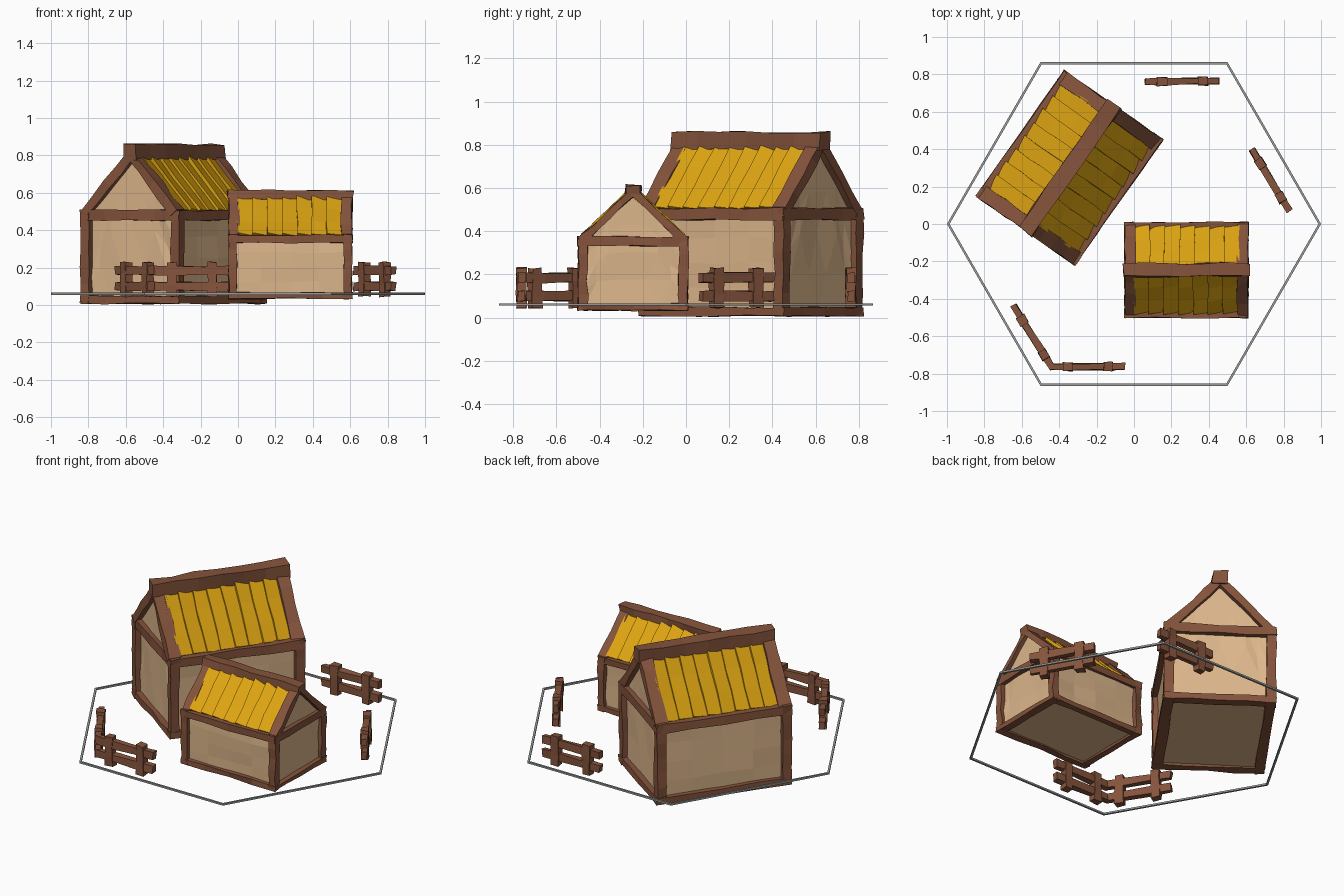
import bpy, bmesh, math, random
from mathutils import Vector, Matrix

if "Cube" in bpy.data.objects:
    bpy.data.objects.remove(bpy.data.objects["Cube"])

random.seed(4)


def material(name, rgb):
    m = bpy.data.materials.new(name)
    m.diffuse_color = (*rgb, 1)
    m.use_nodes = True
    m.node_tree.nodes["Principled BSDF"].inputs["Base Color"].default_value = m.diffuse_color
    return m


WOOD = material("brown wood", (0.235, 0.088, 0.045))
STRAW = material("golden straw", (0.72, 0.37, 0.006))
PLASTER = material("tan plaster", (0.72, 0.47, 0.26))
GREY = material("grey outline", (0.33, 0.34, 0.34))


def finish(name, bm, mat, matrix=Matrix()):
    bmesh.ops.recalc_face_normals(bm, faces=bm.faces)
    me = bpy.data.meshes.new(name)
    bm.to_mesh(me)
    bm.free()
    me.materials.append(mat)
    ob = bpy.data.objects.new(name, me)
    ob.matrix_world = matrix
    bpy.context.collection.objects.link(ob)
    return ob


def wobble(a):
    return Vector([random.uniform(-a, a) for _ in range(3)])


def sweep(bm, p, q, side, section, segs=1, jit=0.005):
    """Rough bar from p to q; section = (along side, along normal) points."""
    p, q, side = Vector(p), Vector(q), Vector(side).normalized()
    up = (q - p).normalized().cross(side)
    if up.z < 0:
        up = -up
    rings = []
    for i in range(segs + 1):
        c = p.lerp(q, i / segs)
        rings.append([bm.verts.new(c + side * a + up * b + wobble(jit)) for a, b in section])
    n = len(section)
    for r, s in zip(rings, rings[1:]):
        for k in range(n):
            bm.faces.new((r[k], r[(k + 1) % n], s[(k + 1) % n], s[k]))
    bm.faces.new(rings[0])
    bm.faces.new(rings[-1][::-1])


def beam(bm, p, q, side, w, h, segs=4, jit=0.005):
    w, h = w / 2, h / 2
    sweep(bm, p, q, side, [(-w, -h), (w, -h), (w, h), (-w, h)], segs, jit)


def house(name, matrix, L, W, z0, eave, apex, ridge_top, t, strips):
    """Timber-framed house, ridge along local x, t = beam thickness."""
    hx, hy = L / 2 - t / 2, W / 2 - t / 2
    # plaster body: gabled prism with uneven walls
    bm = bmesh.new()
    wx, wy = hx - t * 0.05, hy - t * 0.05
    prof = [(-wy, z0 + 0.012), (wy, z0 + 0.012), (wy, eave), (0, apex - t * 0.75), (-wy, eave)]
    ends = [[bm.verts.new((x, y, z)) for y, z in prof] for x in (-wx, wx)]
    for k in range(5):
        bm.faces.new((ends[0][k], ends[0][(k + 1) % 5], ends[1][(k + 1) % 5], ends[1][k]))
    bm.faces.new(ends[0])
    bm.faces.new(ends[1])
    bmesh.ops.triangulate(bm, faces=[f for f in bm.faces if len(f.verts) > 4])
    bmesh.ops.subdivide_edges(bm, edges=bm.edges, cuts=3, use_grid_fill=True)
    for v in bm.verts:
        if z0 + 0.03 < v.co.z < eave + 0.01:
            v.co += wobble(0.006)
    finish(name + "_walls", bm, PLASTER, matrix)

    # timber frame
    bm = bmesh.new()
    for s in (-1, 1):
        for z in (z0 + t * 0.35, eave - t * 0.1):
            h = t * 0.7 if z < eave * 0.5 else t * 0.95
            beam(bm, (-L / 2, s * hy, z), (L / 2, s * hy, z), (0, 1, 0), t, h)
            beam(bm, (s * hx, -W / 2, z), (s * hx, W / 2, z), (1, 0, 0), t, h)
        for r in (-1, 1):
            beam(bm, (s * hx, r * hy, z0 + 0.01), (s * hx, r * hy, eave), (1, 0, 0), t * 0.95, t * 0.95, 5)
            # gable rafters
            beam(bm, (s * (hx - t * 0.15), r * (hy - t * 0.05), eave + t * 0.1),
                 (s * (hx - t * 0.15), 0, apex - t * 0.1), (1, 0, 0), t * 1.3, t * 0.8)
    rh = ridge_top - apex + t * 0.55
    beam(bm, (-L / 2 - 0.005, 0, ridge_top - rh / 2), (L / 2 + 0.005, 0, ridge_top - rh / 2),
         (0, 1, 0), t * 1.55, rh, 6, 0.007)
    finish(name + "_timber_frame", bm, WOOD, matrix)

    # straw strips, each lifted along one edge over its neighbour
    bm = bmesh.new()
    span = L - 2.3 * t
    w = span / strips
    for r in (-1, 1):
        for i in range(strips):
            x = -span / 2 + (i + 0.5) * w
            sec = [(-w * 0.52, -0.022), (w * 0.55, -0.022), (w * 0.55, 0.018), (-w * 0.52, 0.0)]
            sweep(bm, (x, r * (hy - t * 0.15), eave + t * 0.3), (x, r * t * 0.4, apex - t * 0.4),
                  (r, 0, 0), sec, 3, 0.004)
    finish(name + "_straw_roof", bm, STRAW, matrix)


house("large_house", Matrix.Translation((-0.345, 0.3, 0)) @ Matrix.Rotation(math.radians(55), 4, "Z"),
      0.82, 0.645, 0.008, 0.485, 0.81, 0.86, 0.058, 8)
house("small_house", Matrix.Translation((0.28, -0.245, 0)),
      0.66, 0.51, 0.034, 0.358, 0.59, 0.615, 0.045, 7)


# fences: two rails and two posts each
def fence(name, a, b):
    a, b = Vector((*a, 0)), Vector((*b, 0))
    side = (b - a).cross(Vector((0, 0, 1)))
    bm = bmesh.new()
    for z in (0.1, 0.185):
        beam(bm, a + Vector((0, 0, z)), b + Vector((0, 0, z)), side, 0.034, 0.046, 3, 0.004)
    for f in (0.23, 0.78):
        c = a.lerp(b, f)
        beam(bm, c + Vector((0, 0, 0.045)), c + Vector((0, 0, 0.23)), side, 0.046, 0.052, 3, 0.004)
    finish(name, bm, WOOD)


fence("back_fence", (0.06, 0.76), (0.455, 0.765))
fence("right_fence", (0.63, 0.4), (0.83, 0.07))
fence("left_fence", (-0.645, -0.435), (-0.435, -0.775))
fence("front_fence", (-0.445, -0.765), (-0.05, -0.762))

# hexagonal tile outline
bm = bmesh.new()
rings = []
for r, z in ((1, 0.055), (1, 0.066), (0.986, 0.066), (0.986, 0.055)):
    rings.append([bm.verts.new((r * math.cos(k * math.pi / 3), r * math.sin(k * math.pi / 3), z)) for k in range(6)])
for j in range(4):
    p, q = rings[j], rings[(j + 1) % 4]
    for k in range(6):
        n = (k + 1) % 6
        bm.faces.new((p[k], p[n], q[n], q[k]))
finish("hexagon_outline", bm, GREY)
